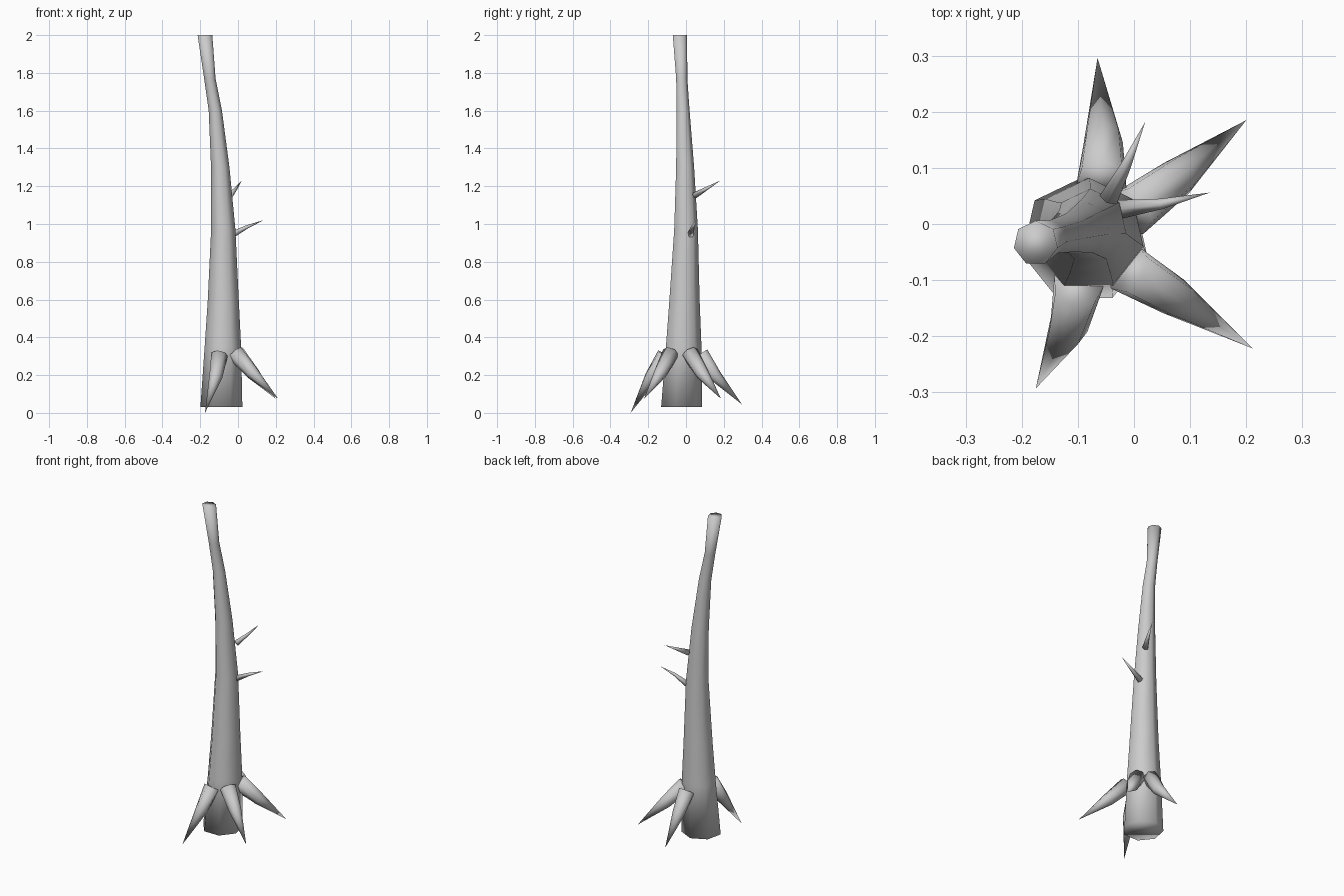
import bpy, bmesh, math
from mathutils import Vector

cube = bpy.data.objects.get("Cube")
if cube:
    bpy.data.objects.remove(cube, do_unlink=True)

bark = bpy.data.materials.new("pale_grey_bark")
bark.use_nodes = True
grey = (0.6, 0.6, 0.6, 1)
bark.diffuse_color = grey
bark.node_tree.nodes["Principled BSDF"].inputs["Base Color"].default_value = grey


def tapered_tube(name, stations, sides=7, level=False):
    """Loft rings along (x, y, z, radius) stations; zero radius ends in a point."""
    bm = bmesh.new()
    centres = [Vector(s[:3]) for s in stations]
    rings = []
    for i, (c, s) in enumerate(zip(centres, stations)):
        if s[3] == 0:
            rings.append([bm.verts.new(c)])
            continue
        if level:
            u, v = Vector((1, 0, 0)), Vector((0, 1, 0))
        else:
            t = (centres[min(i + 1, len(centres) - 1)] - centres[max(i - 1, 0)]).normalized()
            u = Vector((0, 0, 1)).cross(t).normalized()
            v = t.cross(u)
        angles = [math.pi / 2 + math.tau * k / sides for k in range(sides)]
        rings.append([bm.verts.new(c + s[3] * (u * math.cos(a) + v * math.sin(a)))
                      for a in angles])
    for a, b in zip(rings, rings[1:]):
        for k in range(sides):
            n = (k + 1) % sides
            if len(b) == 1:
                bm.faces.new((a[k], a[n], b[0]))
            else:
                bm.faces.new((a[k], a[n], b[n], b[k]))
    for ring in (rings[0], rings[-1]):
        if len(ring) > 1:
            bm.faces.new(ring)
    bmesh.ops.recalc_face_normals(bm, faces=bm.faces)
    for f in bm.faces:
        f.smooth = True
    mesh = bpy.data.meshes.new(name)
    bm.to_mesh(mesh)
    bm.free()
    mesh.materials.append(bark)
    obj = bpy.data.objects.new(name, mesh)
    bpy.context.collection.objects.link(obj)
    return obj


# Leaning trunk, narrow neck and slightly flared top
tapered_tube("trunk", [
    (-0.088, -0.029, 0.03, 0.114), (-0.080, -0.017, 0.35, 0.099),
    (-0.078, -0.012, 0.60, 0.084), (-0.078, -0.003, 0.97, 0.066),
    (-0.094, -0.007, 1.30, 0.050), (-0.120, -0.017, 1.60, 0.036),
    (-0.149, -0.024, 1.77, 0.031), (-0.175, -0.034, 2.00, 0.040)], level=True)

# Splayed roots: start, middle, tip
roots = {
    "front_root": ((-0.100, -0.110, 0.305), (-0.118, -0.185, 0.19), (-0.175, -0.293, 0.00)),
    "front_left_root": ((-0.012, -0.080, 0.315), (0.075, -0.132, 0.215), (0.212, -0.222, 0.075)),
    "back_left_root": ((-0.005, 0.022, 0.315), (0.080, 0.085, 0.21), (0.200, 0.185, 0.075)),
    "back_root": ((-0.058, 0.075, 0.310), (-0.055, 0.150, 0.20), (-0.065, 0.296, 0.045)),
}
for name, (start, middle, tip) in roots.items():
    tapered_tube(name, [(*start, 0.046), (*middle, 0.036), (*tip, 0)])

# Two thin twigs
twigs = {
    "upper_twig": ((-0.045, 0.045, 1.15), (-0.014, 0.105, 1.185), (0.020, 0.182, 1.23)),
    "lower_twig": ((-0.025, 0.026, 0.945), (0.050, 0.036, 0.985), (0.135, 0.056, 1.02)),
}
for name, (start, middle, tip) in twigs.items():
    tapered_tube(name, [(*start, 0.018), (*middle, 0.010), (*tip, 0)], sides=5)
